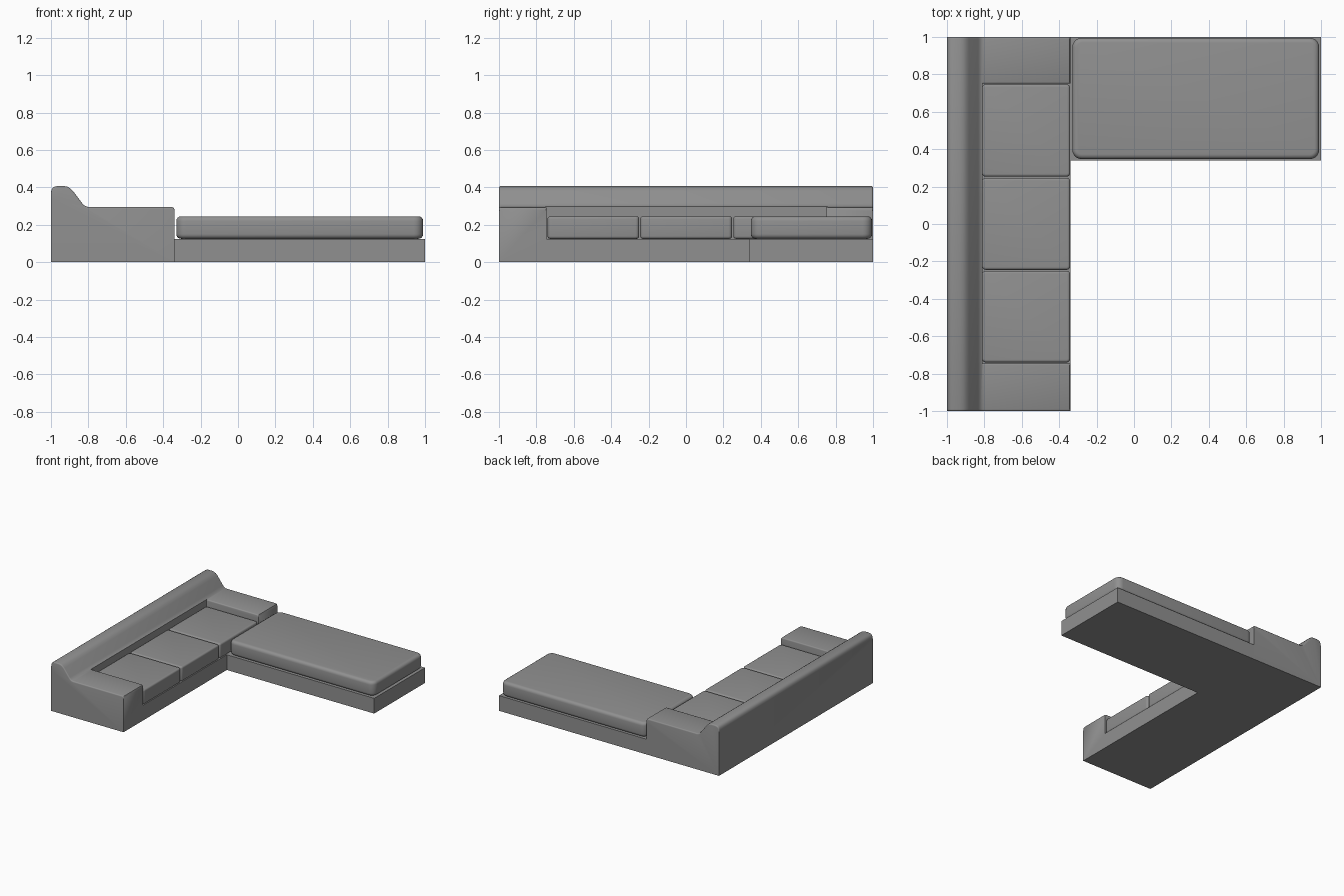
import bpy, bmesh, math

if "Cube" in bpy.data.objects:
    bpy.data.objects.remove(bpy.data.objects["Cube"])

fabric = bpy.data.materials.new("grey_fabric")
fabric.diffuse_color = (0.28, 0.28, 0.28, 1)
fabric.use_nodes = True
fabric.node_tree.nodes["Principled BSDF"].inputs["Base Color"].default_value = fabric.diffuse_color


def finish(name, bm):
    bmesh.ops.recalc_face_normals(bm, faces=bm.faces[:])
    me = bpy.data.meshes.new(name)
    bm.to_mesh(me)
    bm.free()
    me.materials.append(fabric)
    ob = bpy.data.objects.new(name, me)
    bpy.context.collection.objects.link(ob)
    return ob


def smooth(ob, angle=35):
    bpy.ops.object.select_all(action='DESELECT')
    ob.select_set(True)
    bpy.context.view_layer.objects.active = ob
    bpy.ops.object.shade_smooth_by_angle(angle=math.radians(angle))


def box_bm(x0, x1, y0, y1, z0, z1):
    bm = bmesh.new()
    bmesh.ops.create_cube(bm, size=1)
    for v in bm.verts:
        v.co = ((x0 + x1) / 2 + v.co.x * (x1 - x0),
                (y0 + y1) / 2 + v.co.y * (y1 - y0),
                (z0 + z1) / 2 + v.co.z * (z1 - z0))
    return bm


def cushion(name, x0, x1, y0, y1, z0, z1, corner, edge):
    bm = box_bm(x0, x1, y0, y1, z0, z1)
    # round the upright corners, then the top and bottom rims
    up = [e for e in bm.edges if abs(e.verts[0].co.z - e.verts[1].co.z) > 0.01]
    bmesh.ops.bevel(bm, geom=up, offset=corner, segments=5, profile=0.5, affect='EDGES')
    rim = [e for e in bm.edges if abs(e.verts[0].co.z - e.verts[1].co.z) < 1e-4]
    bmesh.ops.bevel(bm, geom=rim, offset=edge, segments=4, profile=0.5, affect='EDGES')
    smooth(finish(name, bm))


# Sofa body: side profile of rolled backrest and arm, extruded along the length
profile = [(-1, 0), (-1, .375), (-.997, .388), (-.99, .398), (-.98, .404), (-.965, .407),
           (-.93, .407), (-.912, .403), (-.897, .395), (-.882, .38), (-.833, .315),
           (-.822, .303), (-.81, .297), (-.797, .295), (-.352, .295), (-.344, .291),
           (-.34, .283), (-.34, 0)]
bm = bmesh.new()
face = bm.faces.new([bm.verts.new((x, -1, z)) for x, z in profile])
ext = bmesh.ops.extrude_face_region(bm, geom=[face])
for v in ext["geom"]:
    if isinstance(v, bmesh.types.BMVert):
        v.co.y = 1
body = finish("sofa_body", bm)

# Seat recess between the two arms
ARM0, ARM1 = -.745, .75
cutter = finish("seat_cutter", box_bm(-.81, -.2, ARM0, ARM1, .125, .6))
cutter.hide_render = True
mod = body.modifiers.new("recess", 'BOOLEAN')
mod.operation, mod.object, mod.solver = 'DIFFERENCE', cutter, 'EXACT'
deps = bpy.context.evaluated_depsgraph_get()
body.data = bpy.data.meshes.new_from_object(body.evaluated_get(deps))
body.modifiers.clear()
bpy.data.objects.remove(cutter)

# Soften the top edges at both ends and beside the recess
bm = bmesh.new()
bm.from_mesh(body.data)
soft = [e for e in bm.edges if all(v.co.z > .27 for v in e.verts) and any(
    all(abs(v.co.y - y) < 1e-4 for v in e.verts) for y in (-1, 1, ARM0, ARM1))]
bmesh.ops.bevel(bm, geom=soft, offset=.009, segments=3, profile=.5,
                affect='EDGES', clamp_overlap=True)
bm.to_mesh(body.data)
bm.free()
smooth(body)

# Chaise plinth
finish("chaise_base", box_bm(-.34, 1, .34, 1, 0, .125))

# Three seat cushions and the long chaise cushion
for i, (y0, y1) in enumerate([(-.74, -.25), (-.245, .247), (.253, .747)]):
    cushion(f"seat_cushion_{i + 1}", -.812, -.341, y0, y1, .125, .245, .02, .014)
cushion("chaise_cushion", -.33, .99, .347, .995, .125, .245, .05, .025)
